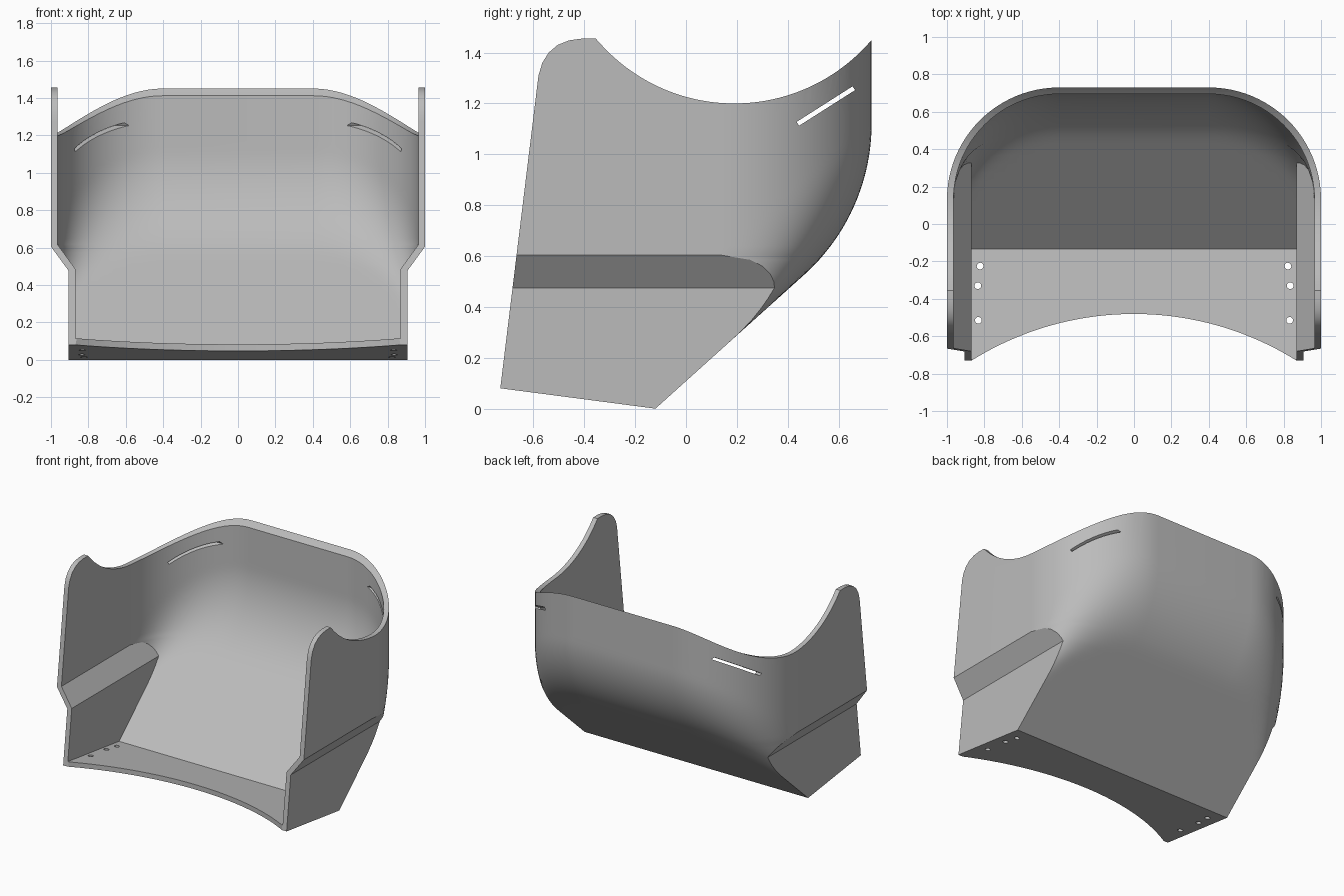
import bpy, bmesh, math
from mathutils import Matrix

if "Cube" in bpy.data.objects:
    bpy.data.objects.remove(bpy.data.objects["Cube"])

WALL = 0.035                      # shell thickness
SLOPE = 0.9                       # rise of the sloping back panel
THETA = math.atan(SLOPE)

grey = bpy.data.materials.new("plain_grey")
grey.diffuse_color = (0.5, 0.5, 0.5, 1)
grey.use_nodes = True
grey.node_tree.nodes["Principled BSDF"].inputs["Base Color"].default_value = grey.diffuse_color


def make_object(name, bm):
    bmesh.ops.recalc_face_normals(bm, faces=bm.faces)
    mesh = bpy.data.meshes.new(name)
    bm.to_mesh(mesh)
    bm.free()
    mesh.materials.append(grey)
    ob = bpy.data.objects.new(name, mesh)
    bpy.context.collection.objects.link(ob)
    return ob


def half_width(z):
    """Narrow below, wide above, with a slanted step between."""
    k = min(max((z - 0.475) / 0.13, 0), 1)
    return 0.905 + 0.095 * k


def back_y(x, z, t):
    """Back wall and sloping panel, joined by a large fillet."""
    rc = 0.6 - t
    dx = min(max(abs(x) - 0.4, 0), rc)
    wall = 0.13 + math.sqrt(max(rc * rc - dx * dx, 0))
    slope = z / SLOPE - 0.12 - t / math.sin(THETA)
    r = 0.8 - t
    tangent = r * math.tan((math.pi / 2 - THETA) / 2)
    h = (slope - wall) * SLOPE
    if h >= tangent:
        return wall
    if h <= -tangent * math.sin(THETA):
        return slope
    return wall - r + math.sqrt(r * r - (tangent - h) ** 2)


def body(name, t, front, top):
    """Solid made of stacked horizontal outlines, inset by t."""
    levels = [0, 0.2, 0.25, 0.3, 0.35, 0.39, 0.43, 0.475, 0.5, 0.53, 0.56, 0.585, 0.605]
    levels += [0.605 + 0.0325 * i for i in range(1, 18)] + [top]
    n, rc = 24, 0.6 - t
    bm = bmesh.new()
    rings = []
    for i, level in enumerate(levels):
        w = half_width(level) - t
        z = level + t * 0.325 if i else t
        a_max = math.asin(min((w - 0.4) / rc, 1))
        xs = [0.4 + rc * math.sin(a_max * k / n) for k in range(n, -1, -1)]
        xs += [-x for x in reversed(xs)]
        pts = [(w, front)] + [(x, back_y(x, z, t)) for x in xs] + [(-w, front)]
        ring = []
        for x, y in pts:
            zz = z if i else t * 1.009 - 0.131 * (y + 0.12)   # tilted floor
            ring.append(bm.verts.new((x, y, zz)))
        rings.append(ring)
    for a, b in zip(rings, rings[1:]):
        for j in range(len(a)):
            k = (j + 1) % len(a)
            bm.faces.new((a[j], a[k], b[k], b[j]))
    bm.faces.new(rings[0])
    bm.faces.new(rings[-1])
    return make_object(name, bm)


def side_prism(name, pts, half):
    """Side outline (y, z) extruded across x."""
    bm = bmesh.new()
    left = [bm.verts.new((-half, y, z)) for y, z in pts]
    right = [bm.verts.new((half, y, z)) for y, z in pts]
    bm.faces.new(left)
    bm.faces.new(right)
    for j in range(len(pts)):
        k = (j + 1) % len(pts)
        bm.faces.new((left[j], left[k], right[k], right[j]))
    return make_object(name, bm)


def cylinder(name, x, y, z, r, depth, segments):
    bm = bmesh.new()
    bmesh.ops.create_cone(bm, cap_ends=True, segments=segments, radius1=r, radius2=r,
                          depth=depth, matrix=Matrix.Translation((x, y, z)))
    return make_object(name, bm)


def cut(target, tool, operation='DIFFERENCE'):
    mod = target.modifiers.new("cut", 'BOOLEAN')
    mod.operation = operation
    mod.solver = 'EXACT'
    mod.object = tool
    bpy.context.view_layer.objects.active = target
    bpy.ops.object.modifier_apply(modifier=mod.name)
    bpy.data.objects.remove(tool)


# Hollow shell, open at the front and top
shell = body("curved_shell", 0, -1.0, 1.55)
cut(shell, body("hollow_cutter", WALL, -1.2, 1.7))

# Side outline: slanted front edge, rounded horn, dipped rim
outline = [(-0.7645, -0.2), (-0.585, 1.27), (-0.58, 1.31), (-0.565, 1.36), (-0.54, 1.4),
           (-0.505, 1.43), (-0.46, 1.448), (-0.41, 1.455), (-0.355, 1.455)]
dip_y, dip_z, dip_r = 0.19, 1.908, 0.708
a0 = math.atan2(1.455 - dip_z, -0.545)
a1 = math.atan2(1.455 - dip_z, 0.545)
for i in range(1, 49):
    a = a0 + (a1 - a0) * i / 48
    outline.append((dip_y + dip_r * math.cos(a), dip_z + dip_r * math.sin(a)))
outline += [(0.95, 1.455), (0.95, -0.2)]
cut(shell, side_prism("outline_trimmer", outline, 1.3), 'INTERSECT')

# Curved front edge of the floor
cut(shell, cylinder("floor_arc_cutter", 0, -2.12, 0, 1.639, 0.5, 256))

# Slanted slits through the rear corners
dy, dz = 0.22, 0.14
ln = math.hypot(dy, dz)
ny, nz = -dz / ln * 0.009, dy / ln * 0.009
slit = [(0.44 - ny, 1.12 - nz), (0.66 - ny, 1.26 - nz),
        (0.66 + ny, 1.26 + nz), (0.44 + ny, 1.12 + nz)]
cut(shell, side_prism("slit_cutter", slit, 1.3))

# Mounting holes in the floor
for side in (-1, 1):
    for x, y in ((0.823, -0.225), (0.835, -0.33), (0.832, -0.515)):
        cut(shell, cylinder("hole_cutter", side * x, y, 0.05, 0.018, 0.3, 20))

# Smooth curves, crisp edges
bpy.ops.object.select_all(action='DESELECT')
shell.select_set(True)
bpy.context.view_layer.objects.active = shell
bpy.ops.object.shade_smooth_by_angle(angle=math.radians(25))
